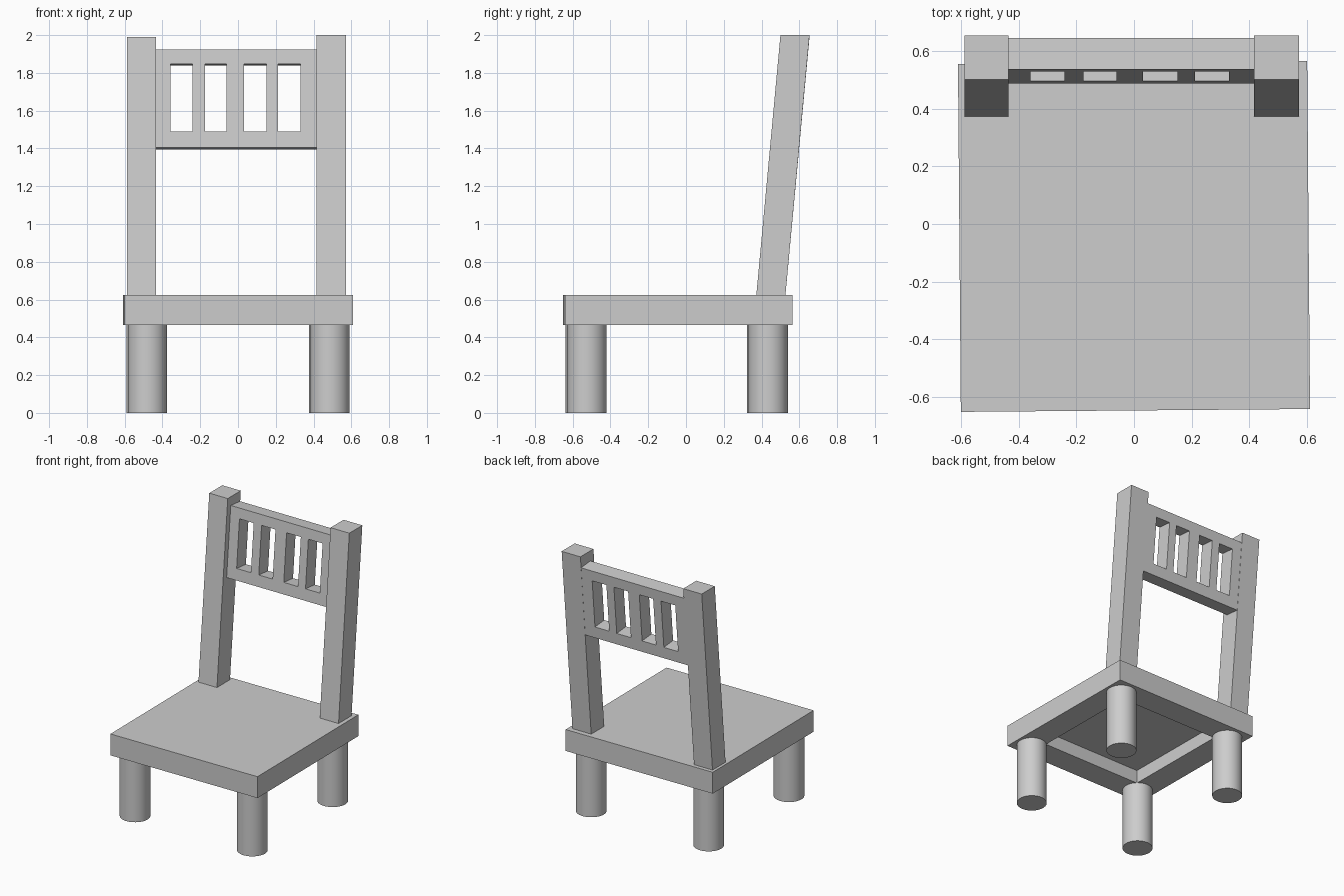
import bpy, bmesh, math
from mathutils import Matrix, Vector

cube = bpy.data.objects.get("Cube")
if cube:
    bpy.data.objects.remove(cube, do_unlink=True)

GREY = (0.61, 0.61, 0.61, 1.0)
mat = bpy.data.materials.new("plain_grey")
mat.use_nodes = True
mat.diffuse_color = GREY
mat.node_tree.nodes["Principled BSDF"].inputs["Base Color"].default_value = GREY


def finish(name, bm):
    """Turn a bmesh into a named grey object."""
    bmesh.ops.recalc_face_normals(bm, faces=bm.faces)
    mesh = bpy.data.meshes.new(name)
    bm.to_mesh(mesh)
    bm.free()
    mesh.materials.append(mat)
    obj = bpy.data.objects.new(name, mesh)
    bpy.context.collection.objects.link(obj)
    return obj


def box(low, high):
    """Axis-aligned box between two corners."""
    low, high = Vector(low), Vector(high)
    bm = bmesh.new()
    bmesh.ops.create_cube(bm, size=1)
    bmesh.ops.scale(bm, vec=high - low, verts=bm.verts)
    bmesh.ops.translate(bm, vec=(low + high) / 2, verts=bm.verts)
    bm.normal_update()
    return bm


# Seat and legs share one very slight turn
BASE = (Matrix.Translation((0, -0.043, 0))
        @ Matrix.Rotation(math.radians(0.47), 4, "Z"))

# Seat: slab with a flat rim and a straight-walled recess underneath
seat = box((-0.605, -0.603, 0.465), (0.605, 0.603, 0.625))
under = min(seat.faces, key=lambda f: f.calc_center_median().z)
bmesh.ops.inset_region(seat, faces=[under], thickness=0.19, use_even_offset=True)
ceiling = bmesh.ops.extrude_discrete_faces(seat, faces=[under])["faces"][0]
bmesh.ops.translate(seat, vec=(0, 0, 0.1), verts=ceiling.verts)
finish("seat", seat).matrix_world = BASE

# Legs: four round posts under the seat rim
LEG_TOP = 0.47
for side, x in (("right", -0.483), ("left", 0.483)):
    for end, y in (("front", -0.486), ("back", 0.474)):
        bpy.ops.mesh.primitive_cylinder_add(
            vertices=48, radius=0.104, depth=LEG_TOP,
            location=BASE @ Vector((x, y, LEG_TOP / 2)))
        leg = bpy.context.object
        leg.name = f"{end}_{side}_leg"
        leg.data.materials.append(mat)
        bpy.ops.object.shade_smooth_by_angle(angle=math.radians(35))

# Back posts: square bars sheared backward, with level tops
for side, x0, x1, top in (("right", -0.588, -0.435, 1.99),
                          ("left", 0.416, 0.571, 2.0)):
    post = box((x0, 0.372, 0.62), (x1, 0.526, top))
    for v in post.verts:
        if v.co.z > 1:
            v.co.y += 0.128
    finish(f"{side}_back_post", post)

# Back panel: grid of cells with four slots left open, extruded to thickness
xs = [-0.437, -0.358, -0.24, -0.175, -0.06, 0.032, 0.15, 0.212, 0.33, 0.418]
zs = [0, 0.086, 0.446, 0.523]
panel = bmesh.new()
grid = [[panel.verts.new((x, 0, z)) for x in xs] for z in zs]
for r in range(len(zs) - 1):
    for c in range(len(xs) - 1):
        if r == 1 and c % 2 == 1:
            continue
        panel.faces.new((grid[r][c], grid[r][c + 1],
                         grid[r + 1][c + 1], grid[r + 1][c]))
ext = bmesh.ops.extrude_face_region(panel, geom=panel.faces[:], use_keep_orig=True)
moved = [g for g in ext["geom"] if isinstance(g, bmesh.types.BMVert)]
bmesh.ops.translate(panel, vec=(0, 0.11, 0), verts=moved)
panel_obj = finish("back_panel", panel)
panel_obj.matrix_world = (Matrix.Translation((0, 0.487, 1.404))
                          @ Matrix.Rotation(-math.atan(0.0935), 4, "X"))
